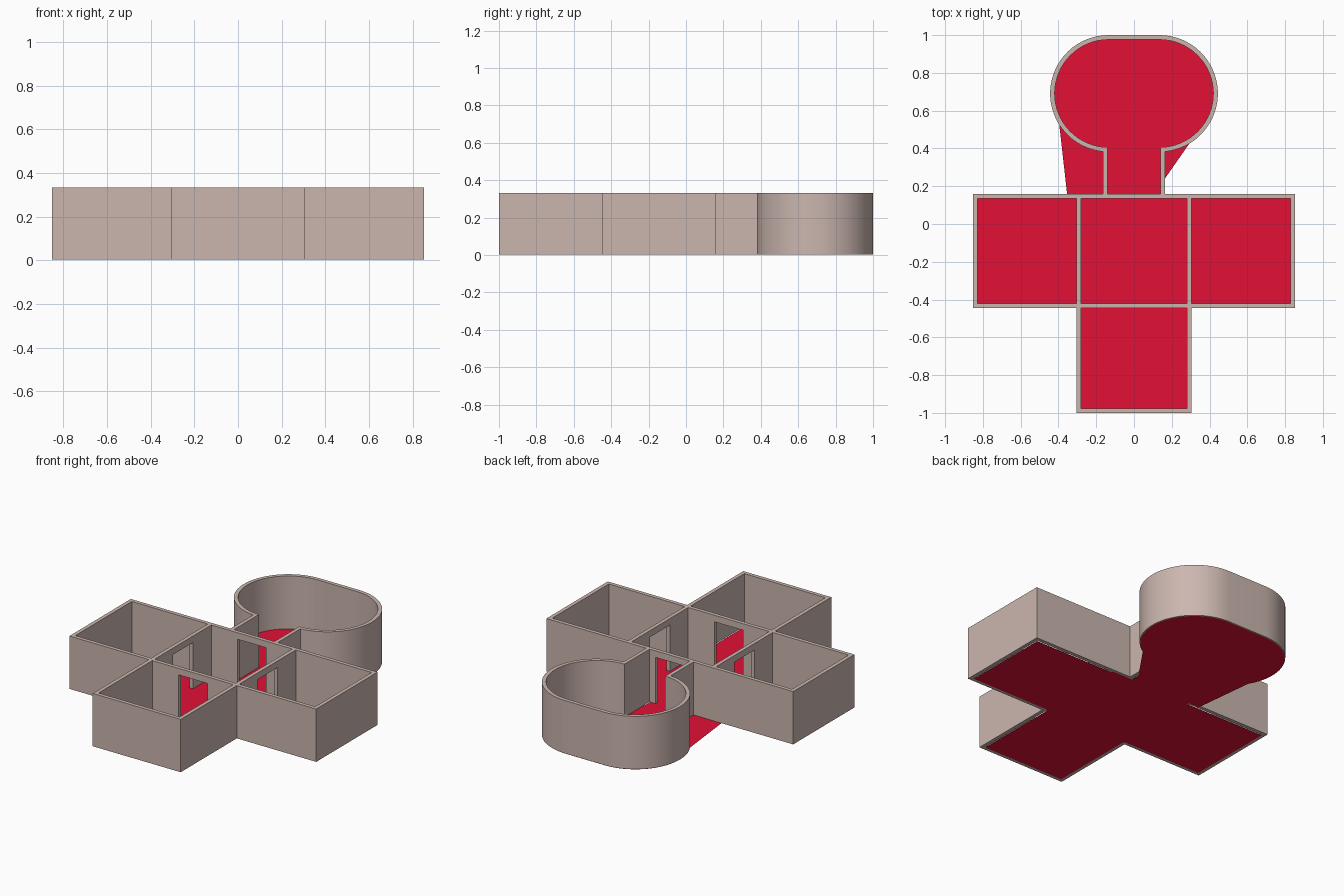
import bpy, bmesh
from math import cos, sin, radians
from mathutils import Matrix

if "Cube" in bpy.data.objects:
    bpy.data.objects.remove(bpy.data.objects["Cube"])

H, Z0, T = 0.333, 0.003, 0.024        # wall top, wall base, wall thickness
A, W = 0.304, 0.853                   # half width of centre room / of whole cross
S, N = -0.446, 0.160                  # outer south and north faces of centre room
CX, CY, R = 0.135, 0.691, 0.309       # rounded hall: arc centre and radius
C = 0.163                             # corridor half width


def material(name, color):
    m = bpy.data.materials.new(name)
    m.diffuse_color = color
    m.use_nodes = True
    m.node_tree.nodes["Principled BSDF"].inputs["Base Color"].default_value = m.diffuse_color
    return m


plaster = material("plaster", (0.60, 0.47, 0.43, 1))
red = material("red_floor", (0.76, 0.005, 0.035, 1))


def make(name, polys, mat, depth=None, matrix=Matrix()):
    """Flat polygons, optionally extruded along local z, then placed."""
    bm = bmesh.new()
    for pts in polys:
        bm.faces.new([bm.verts.new((x, y, 0)) for x, y in pts])
    if depth:
        out = bmesh.ops.extrude_face_region(bm, geom=bm.faces[:])
        vs = [v for v in out["geom"] if isinstance(v, bmesh.types.BMVert)]
        bmesh.ops.translate(bm, vec=(0, 0, depth), verts=vs)
    bm.transform(matrix)
    if depth:
        bmesh.ops.recalc_face_normals(bm, faces=bm.faces[:])
    me = bpy.data.meshes.new(name)
    bm.to_mesh(me)
    bm.free()
    me.materials.append(mat)
    ob = bpy.data.objects.new(name, me)
    bpy.context.collection.objects.link(ob)
    return ob


def wall(name, plan):
    return make(name, [plan], plaster, H - Z0, Matrix.Translation((0, 0, Z0)))


def doorway_wall(name, length, center, angle):
    """Wall with a central door opening and a lintel above it."""
    h, d, top = length / 2, 0.1, 0.292
    profile = [(-h, Z0), (-d, Z0), (-d, top), (d, top), (d, Z0), (h, Z0), (h, H), (-h, H)]
    place = (Matrix.Translation((*center, 0)) @ Matrix.Rotation(radians(angle), 4, 'Z')
             @ Matrix.Rotation(radians(90), 4, 'X') @ Matrix.Translation((0, 0, -T / 2)))
    return make(name, [profile], plaster, T, place)


def arc(cx, r, a0, a1, n=32):
    angs = [radians(a0 + (a1 - a0) * i / n) for i in range(n + 1)]
    return [(cx + r * cos(a), CY + r * sin(a)) for a in angs]


# outer walls of the side rooms and south room
for side, s in (("left", -1), ("right", 1)):
    wall(side + "_room_walls", [(s * x, y) for x, y in (
        (A, S), (W, S), (W, N), (A, N), (A, N - T), (W - T, N - T), (W - T, S + T), (A, S + T))])
wall("south_room_walls", [(-A, S), (-A, -1), (A, -1), (A, S), (A - T, S),
                          (A - T, -1 + T), (-A + T, -1 + T), (-A + T, S)])

# centre room walls with doorways
doorway_wall("north_door_wall", 2 * A, (0, N - T / 2), 0)
doorway_wall("south_door_wall", 2 * A, (0, S + T / 2), 0)
for side, s in (("left", -1), ("right", 1)):
    doorway_wall(side + "_door_wall", N - S - 2 * T, (s * (A - T / 2), (N + S) / 2), 90)

# corridor and rounded hall: outer half line, mirrored, then back along the inside
outer = [(C, N)] + arc(CX, R, -84.8, 90)
inner = [(C - T, N)] + arc(CX, R - T, -89, 90)


def full(half):
    return half + [(-x, y) for x, y in reversed(half)]


hall = wall("rounded_hall_wall", full(outer) + full(inner)[::-1])
bpy.context.view_layer.objects.active = hall
hall.select_set(True)
bpy.ops.object.shade_smooth_by_angle(angle=radians(30))

# floor: cross of rooms plus hall with its two skewed slivers beside the corridor
e = T / 2
my = N - e
cross = [(-W + T, S + T), (-A + e, S + T), (-A + T, S + e), (-A + T, -1 + T), (A - T, -1 + T),
         (A - T, S + e), (A - e, S + T), (W - T, S + T), (W - T, N - T), (A - T, N - T),
         (A - T, my), (-A + T, my), (-A + T, N - T), (-W + T, N - T)]
hall_floor = ([(-0.353, my), (C - T, my), (C - T, 0.205)] + arc(CX, R - 0.004, -57.7, 90)
              + arc(-CX, R - 0.004, 90, 211))
make("floor", [cross, hall_floor], red)
